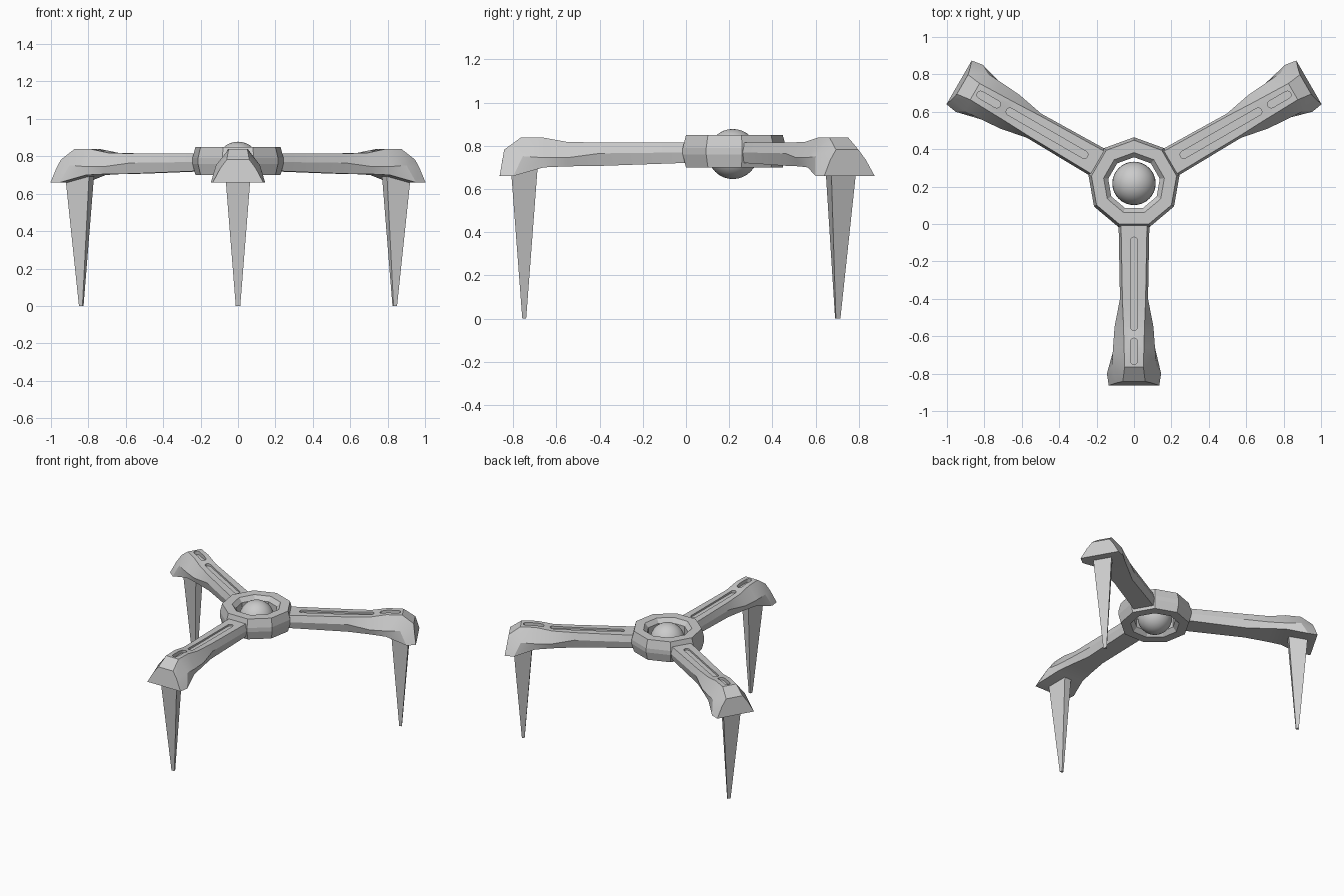
import bpy, bmesh, math
from mathutils import Matrix, Vector

if "Cube" in bpy.data.objects:
    bpy.data.objects.remove(bpy.data.objects["Cube"])

C = Vector((0, 0.217, 0))          # hub axis


def make(name, verts, faces, smooth=None):
    me = bpy.data.meshes.new(name)
    me.from_pydata(verts, [], faces)
    bm = bmesh.new()
    bm.from_mesh(me)
    bmesh.ops.recalc_face_normals(bm, faces=bm.faces)
    bm.to_mesh(me)
    bm.free()
    ob = bpy.data.objects.new(name, me)
    bpy.context.collection.objects.link(ob)
    if smooth:
        shade(ob, smooth)
    return ob


def shade(ob, deg):
    bpy.ops.object.select_all(action='DESELECT')
    ob.select_set(True)
    bpy.context.view_layer.objects.active = ob
    bpy.ops.object.shade_smooth_by_angle(angle=math.radians(deg))


def loft(name, rings, closed=False, smooth=None):
    n, m = len(rings[0]), len(rings)
    verts = [v for r in rings for v in r]
    faces = [(i * n + j, i * n + (j + 1) % n,
              (i + 1) % m * n + (j + 1) % n, (i + 1) % m * n + j)
             for i in range(m if closed else m - 1) for j in range(n)]
    if not closed:
        faces += [tuple(range(n)), tuple(range((m - 1) * n, m * n))]
    return make(name, verts, faces, smooth)


def slot(y0, y1, w, z0, z1):
    # stadium-shaped prism used as a cutter
    pts = [(w * math.cos(a), y1 - w + w * math.sin(a))
           for a in (math.pi * k / 6 for k in range(7))]
    pts += [(w * math.cos(a), y0 + w + w * math.sin(a))
            for a in (math.pi + math.pi * k / 6 for k in range(7))]
    return loft("slot_cutter", [[(x, y, z) for x, y in pts] for z in (z0, z1)])


# nine-sided hub ring
profile = [(.165, .85), (.231, .85), (.247, .79), (.247, .76),
           (.231, .70), (.165, .70), (.14, .73), (.14, .82)]
loft("hub_ring", [[(C.x + r * math.cos(a), C.y + r * math.sin(a), z) for r, z in profile]
                  for a in (math.pi / 2 + k * math.tau / 9 for k in range(9))], closed=True)

# centre ball
bpy.ops.mesh.primitive_uv_sphere_add(segments=32, ring_count=16, radius=.116,
                                     location=(C.x, C.y, .762))
ball = bpy.context.object
ball.name = "centre_ball"
shade(ball, 40)

# arm sections: (y top, half width, z), (y mid, ...), (y bottom, ...)
sections = [
    ((.03, .070, .815), (.03, .083, .77), (.03, .070, .722)),
    ((-.40, .062, .815), (-.40, .075, .765), (-.40, .064, .707)),
    ((-.55, .056, .818), (-.55, .104, .745), (-.55, .088, .705)),
    ((-.66, .053, .838), (-.66, .112, .745), (-.66, .106, .700)),
    ((-.765, .050, .838), (-.755, .118, .752), (-.80, .145, .660)),
    ((-.842, .060, .782), (-.850, .095, .735), (-.863, .135, .660)),
]
rings = []
for s in sections:
    half = [(w, y, z) for y, w, z in s]
    rings.append(half + [(-x, y, z) for x, y, z in reversed(half)])
arm = loft("arm_1", rings)

# recessed slots along the top of the arm
for cut in (slot(-.57, -.07, .02, .803, .9), slot(-.75, -.61, .02, .812, .9)):
    cut.hide_render = True
    mod = arm.modifiers.new("slot", 'BOOLEAN')
    mod.object, mod.operation, mod.solver = cut, 'DIFFERENCE', 'EXACT'
    bpy.context.view_layer.objects.active = arm
    bpy.ops.object.modifier_apply(modifier=mod.name)
    bpy.data.objects.remove(cut)
shade(arm, 28)

# tapered spike leg
spike = loft("leg_1", [
    [(-.071, -.814, .74), (.071, -.814, .74), (.028, -.684, .74), (-.028, -.684, .74)],
    [(-.012, -.758, 0), (.012, -.758, 0), (.006, -.740, 0), (-.006, -.740, 0)]])

# repeat arm and leg around the hub
for k in (1, 2):
    turn = Matrix.Translation(C) @ Matrix.Rotation(k * math.tau / 3, 4, 'Z') @ Matrix.Translation(-C)
    for src, label in ((arm, "arm"), (spike, "leg")):
        ob = bpy.data.objects.new(f"{label}_{k + 1}", src.data.copy())
        ob.data.transform(turn)
        bpy.context.collection.objects.link(ob)
